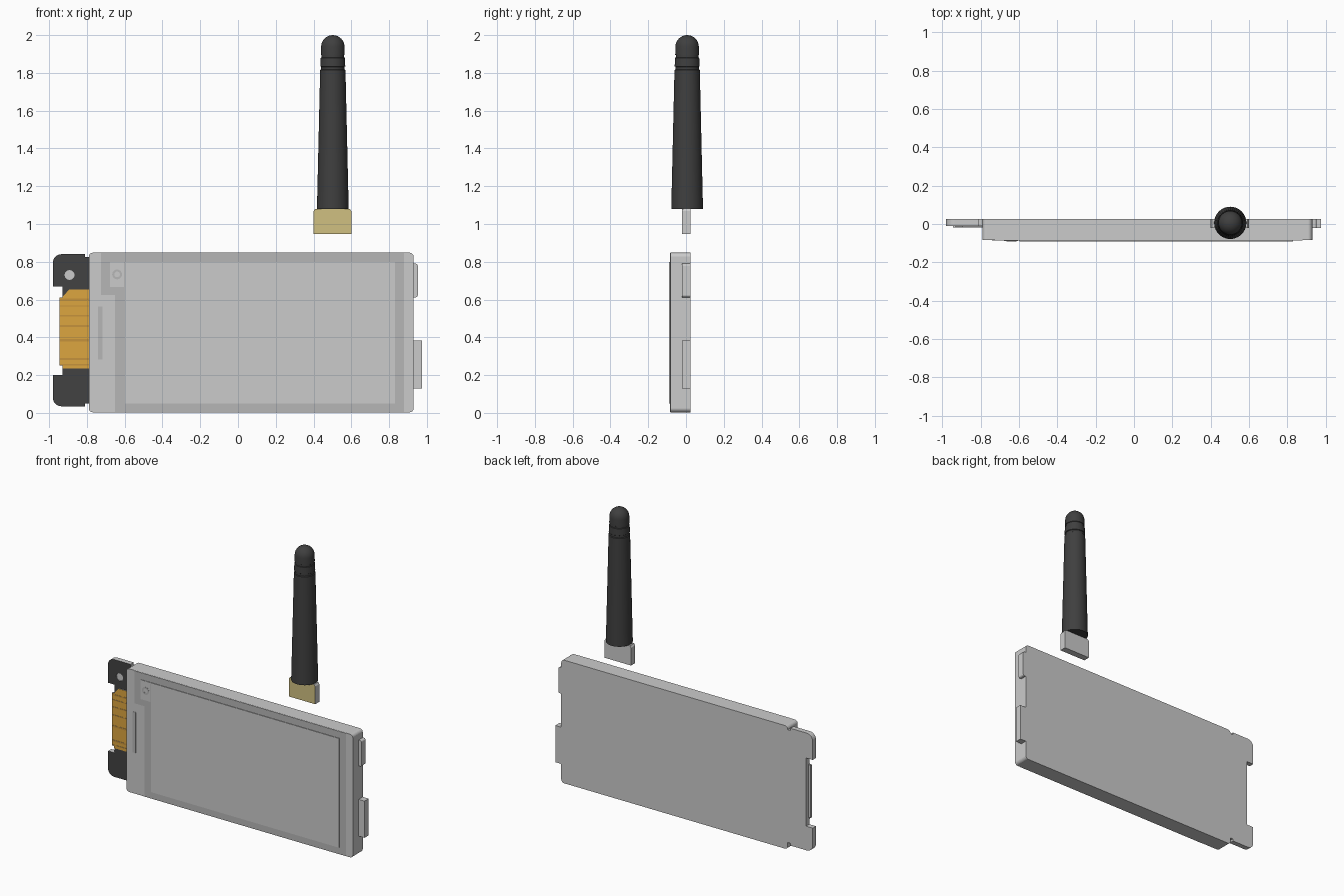
import bpy, bmesh
from math import pi, cos, sin
from mathutils import Vector

if "Cube" in bpy.data.objects:
    bpy.data.objects.remove(bpy.data.objects["Cube"])


def mat(name, r, g, b):
    m = bpy.data.materials.new(name)
    m.diffuse_color = (r, g, b, 1)
    m.use_nodes = True
    m.node_tree.nodes["Principled BSDF"].inputs["Base Color"].default_value = m.diffuse_color
    return m


GREY = mat("light_grey", .8, .8, .8)
GLASS = mat("mid_grey", .47, .47, .47)
BLACK = mat("black", .055, .055, .055)
RUBBER = mat("rubber", .05, .05, .05)
ORANGE = mat("orange", .72, .38, .05)
STRIPE = mat("dark_orange", .56, .29, .045)
BRASS = mat("brass", .63, .53, .22)


def add(name, bm, *mats):
    bmesh.ops.recalc_face_normals(bm, faces=bm.faces[:])
    me = bpy.data.meshes.new(name)
    bm.to_mesh(me)
    bm.free()
    for m in mats:
        me.materials.append(m)
    ob = bpy.data.objects.new(name, me)
    bpy.context.collection.objects.link(ob)
    return ob


def fillet(corners):
    """Turn (x, z[, radius]) corners into an outline with rounded corners."""
    out = []
    for i, c in enumerate(corners):
        p = Vector(c[:2])
        if len(c) < 3:
            out.append(p)
            continue
        a = p + (Vector(corners[i - 1][:2]) - p).normalized() * c[2]
        b = p + (Vector(corners[(i + 1) % len(corners)][:2]) - p).normalized() * c[2]
        o = a + b - p
        for k in range(7):
            t = k / 6 * pi / 2
            out.append(o + (a - o) * cos(t) + (b - o) * sin(t))
    return out


def circle(x, z, r, n=24):
    return [Vector((x + r * cos(2 * pi * k / n), z + r * sin(2 * pi * k / n))) for k in range(n)]


def plate(name, corners, y0, y1, front=GREY, body=GREY, holes=()):
    """Flat outline in xz, thickened from y0 (front) to y1, with its own front colour."""
    bm = bmesh.new()
    for loop in [fillet(corners), *holes]:
        vs = [bm.verts.new((p[0], y0, p[1])) for p in loop]
        for i, v in enumerate(vs):
            bm.edges.new((vs[i - 1], v))
    bmesh.ops.triangle_fill(bm, edges=bm.edges[:], use_beauty=True, normal=(0, -1, 0))
    bmesh.ops.dissolve_limit(bm, angle_limit=.01, verts=[], edges=bm.edges[:])
    ext = bmesh.ops.extrude_face_region(bm, geom=bm.faces[:], use_keep_orig=True)
    bmesh.ops.translate(bm, vec=(0, y1 - y0, 0),
                        verts=[g for g in ext["geom"] if isinstance(g, bmesh.types.BMVert)])
    bmesh.ops.recalc_face_normals(bm, faces=bm.faces[:])
    for f in bm.faces:
        f.material_index = 0 if f.normal.y < -.9 else 1
    return add(name, bm, front, body)


def rect(x0, x1, z0, z1, r=None):
    e = () if r is None else (r,)
    return [(x0, z0, *e), (x1, z0, *e), (x1, z1, *e), (x0, z1, *e)]


# Main case
plate("case", rect(-.79, .93, .003, .848, .022), -.083, .025)

# Screen glass, display area, sensor tile and slot
plate("screen_glass", [(-.65, .004), (.88, .004), (.88, .847), (-.725, .847), (-.725, .624), (-.65, .624)],
      -.086, -.08, GLASS)
plate("display", rect(-.598, .83, .05, .80), -.09, -.08)
plate("sensor_tile", rect(-.677, -.604, .667, .80), -.089, -.08)
plate("sensor_ring", [tuple(p) for p in circle(-.64, .733, .026)], -.09, -.085, GLASS,
      holes=[circle(-.64, .733, .015)])
plate("speaker_slot", rect(-.74, -.718, .283, .563), -.085, -.08, GLASS)

# Circuit board end: grey base with a black face layer and a mounting hole
board = [(-.75, .825), (-.81, .825), (-.81, .84), (-.98, .84, .045), (-.98, .668), (-.93, .668),
         (-.93, .2), (-.98, .2), (-.98, .035, .045), (-.81, .035), (-.81, .05), (-.75, .05)]
plate("board_base", board, -.004, .025)
plate("board_face", board, -.01, -.004, BLACK, holes=[circle(-.892, .73, .026)])

# Ribbon cable with fine stripes
plate("ribbon_cable", [(-.77, .235), (-.93, .235), (-.93, .25), (-.945, .25), (-.945, .612), (-.93, .612),
                       (-.895, .652), (-.77, .652)], -.016, -.002, ORANGE)
for z, h in ((.6, .01), (.565, .006), (.515, .008), (.46, .008), (.385, .012), (.285, .012), (.255, .006)):
    plate("ribbon_stripe", rect(-.944, -.77, z - h / 2, z + h / 2), -.0175, -.015, STRIPE)

# Side connectors, flush with the back
plate("side_button", rect(.9, .952, .612, .79, .012), -.02, .025)
plate("side_port", rect(.9, .975, .13, .382), -.02, .025)

# Antenna connector
plate("antenna_connector", [(.4, .947), (.6, .947), (.6, 1.068), (.592, 1.08), (.408, 1.08), (.4, 1.068)],
      -.02, .025, BRASS)

# Antenna: turned profile with two grooves and a domed tip
profile = [(0, 1.08), (.084, 1.08), (.067, 1.815), (.062, 1.818), (.062, 1.832), (.066, 1.835),
           (.064, 1.88), (.06, 1.882), (.06, 1.894), (.063, 1.896)]
profile += [(.062 * cos(t * pi / 16), 1.938 + .062 * sin(t * pi / 16)) for t in range(8)] + [(0, 2)]
bm = bmesh.new()
vs = [bm.verts.new((.502 + r, .006, z)) for r, z in profile]
es = [bm.edges.new(p) for p in zip(vs, vs[1:])]
bmesh.ops.spin(bm, geom=vs + es, cent=(.502, .006, 0), axis=(0, 0, 1), angle=2 * pi, steps=40)
bmesh.ops.remove_doubles(bm, verts=bm.verts[:], dist=1e-4)
antenna = add("antenna", bm, RUBBER)
bpy.context.view_layer.objects.active = antenna
antenna.select_set(True)
bpy.ops.object.shade_smooth_by_angle(angle=pi / 6)
